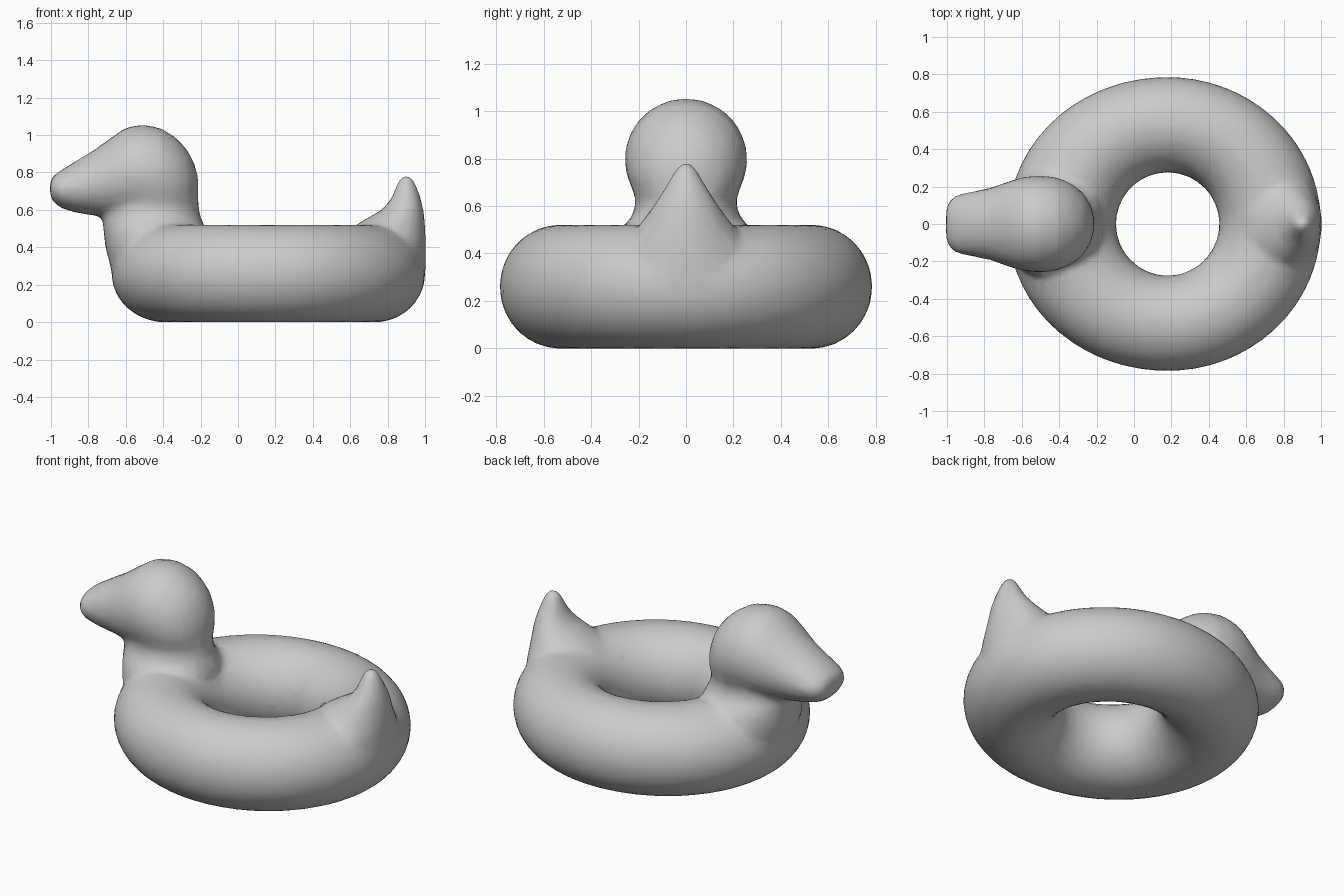
import bpy
import bmesh
from math import sin, cos, pi
from mathutils import Vector

cube = bpy.data.objects.get("Cube")
if cube:
    bpy.data.objects.remove(cube)

vinyl = bpy.data.materials.new("grey_vinyl")
vinyl.use_nodes = True
GREY = (0.6, 0.6, 0.6, 1)
vinyl.diffuse_color = GREY
vinyl.node_tree.nodes["Principled BSDF"].inputs["Base Color"].default_value = GREY

SIDES = 32


def skin(name, rings, closed=False):
    """Bridge equal rings of points; cap the ends unless the loop closes."""
    bm = bmesh.new()
    loops = [[bm.verts.new(p) for p in ring] for ring in rings]
    n = len(loops[0])
    count = len(loops) if closed else len(loops) - 1
    for i in range(count):
        a, b = loops[i], loops[(i + 1) % len(loops)]
        for j in range(n):
            k = (j + 1) % n
            bm.faces.new((a[j], a[k], b[k], b[j]))
    if not closed:
        bm.faces.new(loops[0][::-1])
        bm.faces.new(loops[-1])
    bmesh.ops.recalc_face_normals(bm, faces=bm.faces)
    mesh = bpy.data.meshes.new(name)
    bm.to_mesh(mesh)
    bm.free()
    mesh.materials.append(vinyl)
    obj = bpy.data.objects.new(name, mesh)
    bpy.context.collection.objects.link(obj)
    return obj


def ellipse(centre, u, v):
    centre, u, v = Vector(centre), Vector(u), Vector(v)
    return [centre + u * cos(2 * pi * i / SIDES) + v * sin(2 * pi * i / SIDES)
            for i in range(SIDES)]


def upright(name, sections):
    """Stack level ellipses given as z, x min, x max, half width."""
    return skin(name, [ellipse(((a + b) / 2, 0, z), ((b - a) / 2, 0, 0), (0, w, 0))
                       for z, a, b, w in sections])


# Ring body: a tube around the hole, a little longer towards chest and tail
def tube_section(t):
    c, s = cos(t), sin(t)
    outer = 0.787 + (0.035 if c > 0 else 0.07) * c * c
    inner = 0.275
    mid, half = (outer + inner) / 2, (outer - inner) / 2
    return ellipse((0.18 + mid * c, mid * s, 0.26), (half * c, half * s, 0), (0, 0, 0.262))


body = skin("body", [tube_section(2 * pi * i / 64) for i in range(64)], closed=True)

# Head and beak: ellipses along x given as x, bottom, top, half width
head_sections = [
    (-1.005, 0.67, 0.76, 0.09), (-0.985, 0.64, 0.785, 0.13), (-0.95, 0.61, 0.81, 0.157),
    (-0.87, 0.585, 0.86, 0.172), (-0.77, 0.57, 0.92, 0.193), (-0.68, 0.56, 0.985, 0.225),
    (-0.60, 0.55, 1.04, 0.25), (-0.51, 0.54, 1.057, 0.26), (-0.41, 0.53, 1.037, 0.25),
    (-0.33, 0.53, 0.985, 0.215), (-0.27, 0.55, 0.92, 0.165), (-0.23, 0.59, 0.84, 0.1),
    (-0.212, 0.66, 0.77, 0.03)]
head = skin("head", [ellipse((x, 0, (lo + hi) / 2), (0, w, 0), (0, 0, (hi - lo) / 2))
                     for x, lo, hi, w in head_sections])

# Neck flowing down into the chest
neck = upright("neck", [
    (0.12, -0.55, -0.2, 0.22), (0.25, -0.67, -0.16, 0.3), (0.4, -0.71, -0.16, 0.31),
    (0.5, -0.72, -0.17, 0.28), (0.56, -0.725, -0.2, 0.225), (0.62, -0.73, -0.21, 0.212),
    (0.7, -0.72, -0.212, 0.235), (0.78, -0.7, -0.215, 0.25), (0.86, -0.66, -0.24, 0.235)])

# Upturned pointed tail
tail = upright("tail", [
    (0.15, 0.66, 0.95, 0.2), (0.28, 0.58, 1.005, 0.28), (0.42, 0.58, 1.005, 0.27),
    (0.5, 0.6, 1.002, 0.215), (0.55, 0.68, 0.998, 0.175), (0.6, 0.77, 0.992, 0.14),
    (0.66, 0.82, 0.978, 0.1), (0.72, 0.842, 0.958, 0.065), (0.765, 0.86, 0.938, 0.038),
    (0.785, 0.88, 0.92, 0.018)])

# Weld the parts into one inflated skin
bpy.ops.object.select_all(action="DESELECT")
for part in (head, neck, tail, body):
    part.select_set(True)
bpy.context.view_layer.objects.active = body
bpy.ops.object.join()
body.name = "duck_swim_ring"

remesh = body.modifiers.new("one_skin", "REMESH")
remesh.mode = "VOXEL"
remesh.voxel_size = 0.018
remesh.use_smooth_shade = True
relax = body.modifiers.new("soft_joins", "SMOOTH")
relax.factor = 0.5
relax.iterations = 10
facets = body.modifiers.new("coarse_facets", "DECIMATE")
facets.ratio = 0.12
